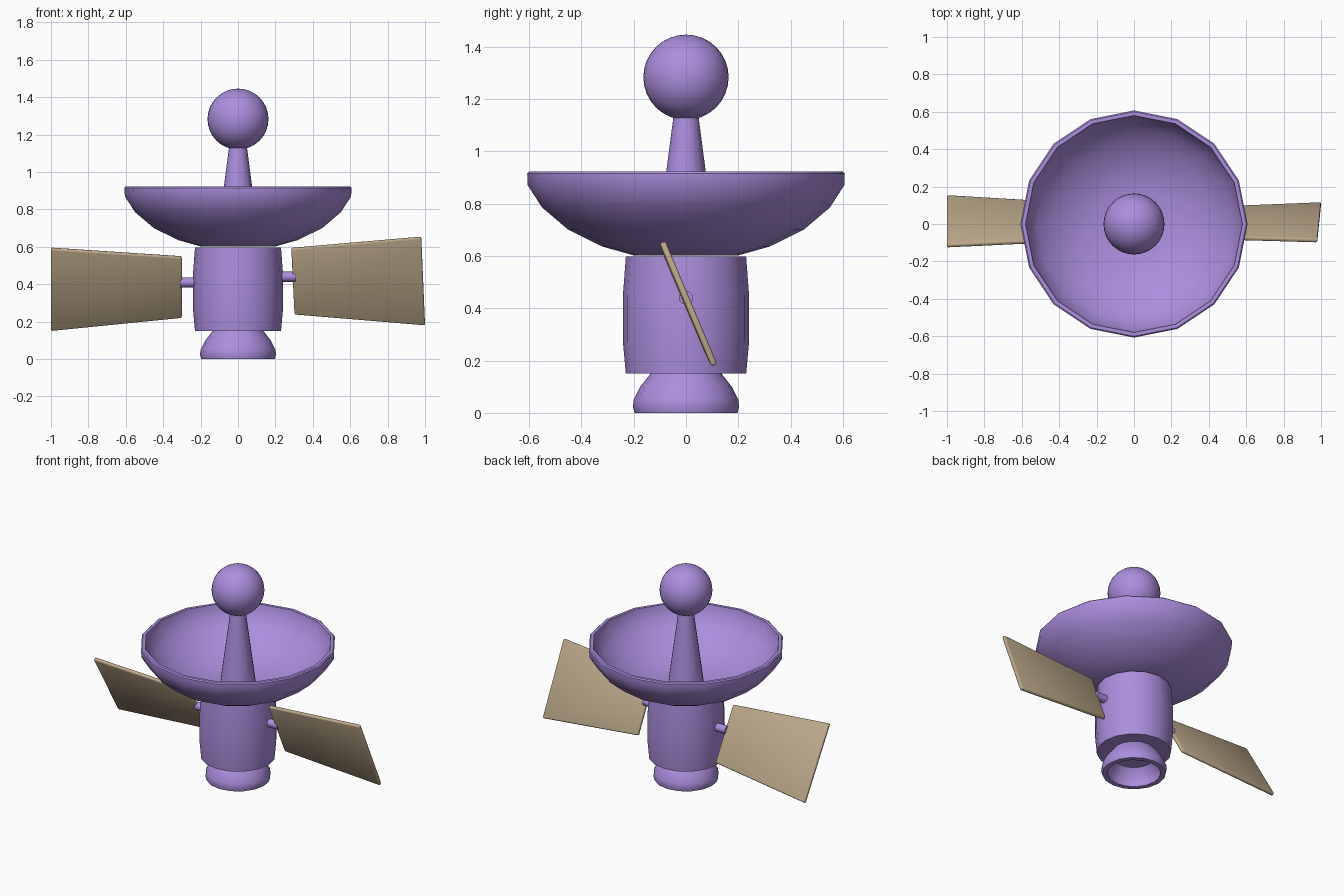
import bpy, bmesh, math
from mathutils import Vector

default = bpy.data.objects.get("Cube")
if default:
    bpy.data.objects.remove(default, do_unlink=True)


def material(name, rgb):
    m = bpy.data.materials.new(name)
    m.use_nodes = True
    m.diffuse_color = (*rgb, 1)
    m.node_tree.nodes["Principled BSDF"].inputs["Base Color"].default_value = (*rgb, 1)
    return m


PURPLE = material("soft purple", (0.41, 0.27, 0.73))
TAN = material("warm tan", (0.51, 0.40, 0.26))


def finish(name, bm, mat, angle=40):
    bmesh.ops.recalc_face_normals(bm, faces=bm.faces)
    mesh = bpy.data.meshes.new(name)
    bm.to_mesh(mesh)
    bm.free()
    mesh.materials.append(mat)
    obj = bpy.data.objects.new(name, mesh)
    bpy.context.collection.objects.link(obj)
    bpy.ops.object.select_all(action='DESELECT')
    obj.select_set(True)
    bpy.context.view_layer.objects.active = obj
    bpy.ops.object.shade_smooth_by_angle(angle=math.radians(angle))
    return obj


def lathe(name, profile, mat, sides=16):
    """Spin a (radius, height) profile around the vertical axis."""
    bm = bmesh.new()
    verts = [bm.verts.new((r, 0, z)) for r, z in profile]
    edges = [bm.edges.new(pair) for pair in zip(verts, verts[1:])]
    bmesh.ops.spin(bm, geom=verts + edges, cent=(0, 0, 0), axis=(0, 0, 1),
                   angle=math.tau, steps=sides, use_merge=True)
    bmesh.ops.remove_doubles(bm, verts=bm.verts, dist=0.0005)
    return finish(name, bm, mat)


# Thruster bell, hollow underneath
lathe("thruster_bell", [(0, 0.16), (0.13, 0.16), (0.14, 0.145), (0.175, 0.10),
                        (0.2, 0.05), (0.203, 0.025), (0.197, 0), (0.165, 0),
                        (0.165, 0.03), (0.15, 0.07), (0.12, 0.11), (0, 0.11)], PURPLE)

# Barrel body
lathe("body", [(0, 0.15), (0.23, 0.15), (0.241, 0.27), (0.241, 0.45),
               (0.23, 0.597), (0, 0.597)], PURPLE)

# Open dish with a thin rim
lathe("dish", [(0, 0.602), (0.2, 0.602), (0.32, 0.636), (0.45, 0.70), (0.55, 0.785),
               (0.605, 0.87), (0.607, 0.915), (0.6, 0.922), (0.58, 0.922),
               (0.572, 0.875), (0.52, 0.80), (0.43, 0.725), (0.31, 0.665),
               (0.2, 0.635), (0, 0.63)], PURPLE)

# Antenna stem and ball
lathe("antenna_stem", [(0.115, 0.62), (0.047, 1.14)], PURPLE)
bm = bmesh.new()
bmesh.ops.create_uvsphere(bm, u_segments=32, v_segments=16, radius=0.163)
bmesh.ops.translate(bm, verts=bm.verts, vec=(0, 0, 1.283))
finish("antenna_ball", bm, PURPLE)


def panel(name, corners, thickness=0.024):
    """Thin slab from four corners, with softly rounded edges."""
    pts = [Vector(c) for c in corners]
    normal = (pts[2] - pts[0]).cross(pts[3] - pts[1]).normalized() * thickness / 2
    bm = bmesh.new()
    front = [bm.verts.new(p + normal) for p in pts]
    back = [bm.verts.new(p - normal) for p in pts]
    bm.faces.new(front)
    bm.faces.new(back[::-1])
    for i in range(4):
        j = (i + 1) % 4
        bm.faces.new((front[i], back[i], back[j], front[j]))
    bmesh.ops.bevel(bm, geom=bm.edges[:], offset=0.008, segments=2,
                    profile=0.5, affect='EDGES')
    return finish(name, bm, TAN, 60)


# Tilted panels: inner top, outer top, outer bottom, inner bottom
panel("left_panel", [(0.285, -0.07, 0.593), (0.98, -0.09, 0.653),
                     (1.0, 0.108, 0.182), (0.302, 0.08, 0.24)])
panel("right_panel", [(-0.3, -0.085, 0.547), (-1.0, -0.118, 0.593),
                      (-1.0, 0.147, 0.153), (-0.3, 0.105, 0.223)])

# Struts joining the panels to the body
for name, x, z in (("left_strut", 0.26, 0.44), ("right_strut", -0.26, 0.41)):
    bm = bmesh.new()
    bmesh.ops.create_cone(bm, cap_ends=True, segments=12, radius1=0.027,
                          radius2=0.027, depth=0.1)
    for v in bm.verts:
        v.co = (v.co.z + x, v.co.x, v.co.y + z)
    finish(name, bm, PURPLE)
